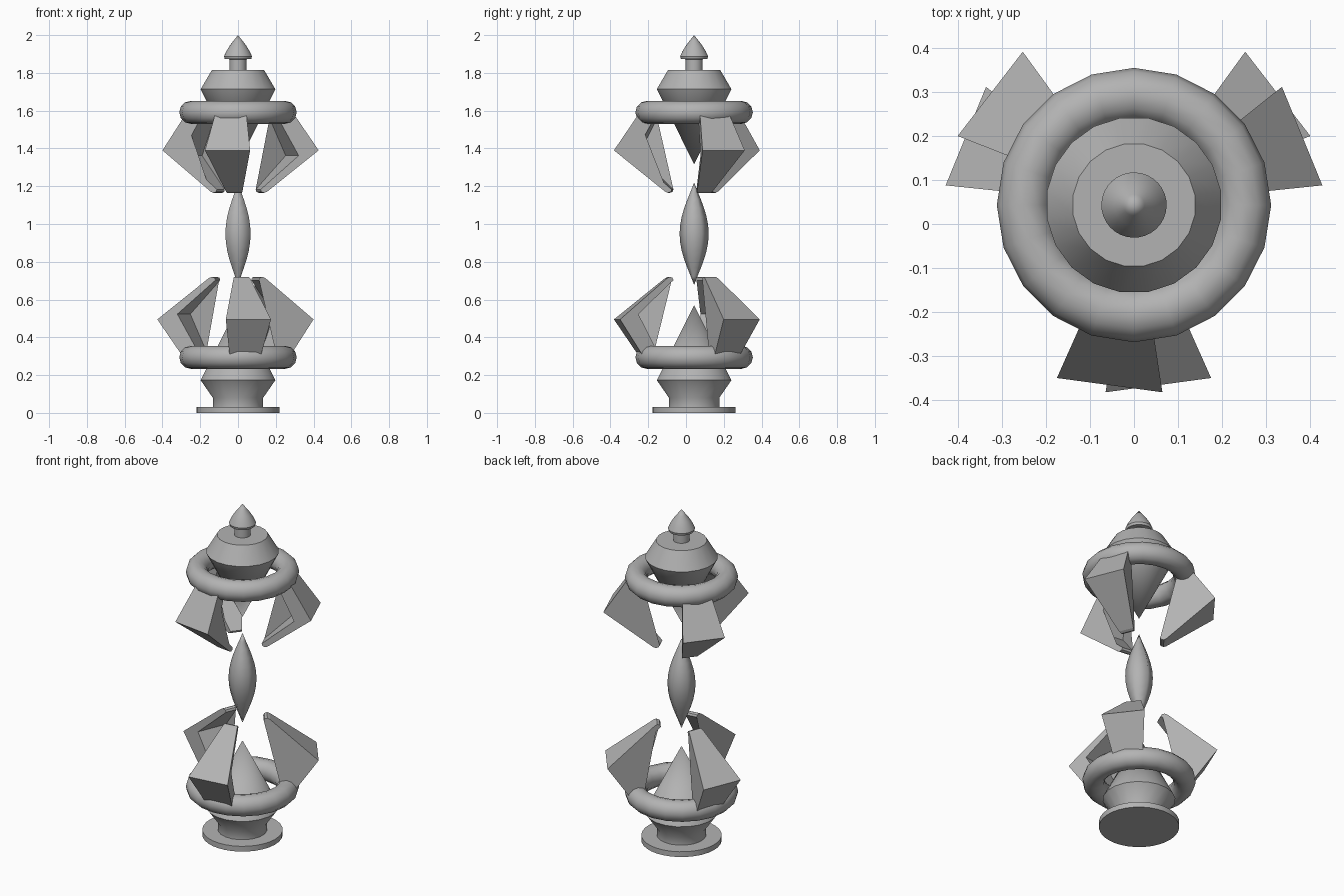
import bpy, bmesh
from math import radians, sin, cos, pi, tau

cube = bpy.data.objects.get("Cube")
if cube:
    bpy.data.objects.remove(cube, do_unlink=True)

AXIS_Y = 0.043      # the central axis sits a little behind the origin
MIRROR_Z = 1.885    # upper height + lower height of matching parts

grey = bpy.data.materials.new("plain grey")
grey.use_nodes = True
grey.diffuse_color = (0.45, 0.45, 0.45, 1)
grey.node_tree.nodes["Principled BSDF"].inputs["Base Color"].default_value = grey.diffuse_color


def finish(name, bm, smooth_angle=None):
    bmesh.ops.recalc_face_normals(bm, faces=bm.faces)
    mesh = bpy.data.meshes.new(name)
    bm.to_mesh(mesh)
    bm.free()
    mesh.materials.append(grey)
    obj = bpy.data.objects.new(name, mesh)
    obj.location.y = AXIS_Y
    bpy.context.collection.objects.link(obj)
    if smooth_angle:
        bpy.ops.object.select_all(action='DESELECT')
        obj.select_set(True)
        bpy.context.view_layer.objects.active = obj
        bpy.ops.object.shade_smooth_by_angle(angle=radians(smooth_angle))
    return obj


def lathe(name, profile, sides=20, start=pi / 20, closed=False, smooth_angle=35):
    """Spin (radius, height) points about the central axis."""
    bm = bmesh.new()
    rings = []
    for r, z in profile:
        if r == 0:
            rings.append([bm.verts.new((0, 0, z))] * sides)
        else:
            rings.append([bm.verts.new((r * cos(start + tau * i / sides),
                                        r * sin(start + tau * i / sides), z))
                          for i in range(sides)])
    pairs = list(zip(rings, rings[1:]))
    if closed:
        pairs.append((rings[-1], rings[0]))
    for a, b in pairs:
        for i in range(sides):
            j = (i + 1) % sides
            corners = list(dict.fromkeys((a[i], a[j], b[j], b[i])))
            bm.faces.new(corners)
    return finish(name, bm, smooth_angle)


def claw(name, profile, angle):
    """Bent wedge: a side profile whose width grows with its radius."""
    bm = bmesh.new()
    sides = []
    for sign in (-1, 1):
        row = []
        for r, z in profile:
            t = sign * 0.293 * r
            row.append(bm.verts.new((r * cos(angle) - t * sin(angle),
                                     r * sin(angle) + t * cos(angle), z)))
        bm.faces.new(row)
        sides.append(row)
    n = len(profile)
    for i in range(n):
        j = (i + 1) % n
        bm.faces.new((sides[0][i], sides[0][j], sides[1][j], sides[1][i]))
    bmesh.ops.triangulate(bm, faces=[f for f in bm.faces if len(f.verts) > 4])
    return finish(name, bm)


def flip(profile):
    return [(r, MIRROR_Z - z) for r, z in profile]


# Central bodies, each with a cone pointing at the middle
lathe("upper_body", [(0, 1.317), (0.2, 1.714), (0.14, 1.815), (0, 1.815)])
lathe("lower_body", [(0, 0.03), (0.135, 0.03), (0.135, 0.08), (0.2, 0.173), (0, 0.57)])
lathe("base_disc", [(0, 0), (0.22, 0), (0.22, 0.032), (0, 0.032)], sides=32)

# Finial on top
lathe("finial", [(0, 1.81), (0.045, 1.81), (0.045, 1.872), (0.07, 1.874), (0.074, 1.888),
                 (0.062, 1.914), (0.045, 1.942), (0.024, 1.97), (0, 2.0)], sides=32)

# Floating spindle crystal
steps = 12
spindle = [(0 if i in (0, steps) else 0.077 * sin(pi * i / steps) ** 1.1,
            0.677 + 0.543 * i / steps) for i in range(steps + 1)]
lathe("crystal", spindle, sides=6, start=pi / 2, smooth_angle=80)

# Rings
tube = [(0.25 + 0.061 * cos(tau * k / 12), 1.591 + 0.061 * sin(tau * k / 12)) for k in range(12)]
lathe("upper_ring", tube, start=0, closed=True)
lathe("lower_ring", flip(tube), start=0, closed=True)

# Three claws above and three below, twisted opposite ways
blade = [(0.29, 1.575), (0.412, 1.39), (0.15, 1.172), (0.135, 1.165),
         (0.12, 1.17), (0.115, 1.182), (0.31, 1.362), (0.205, 1.56)]
for i, middle in enumerate((270, 30, 150)):
    claw(f"upper_claw_{i + 1}", blade, radians(middle - 7.7))
    claw(f"lower_claw_{i + 1}", flip(blade), radians(middle + 7.7))
